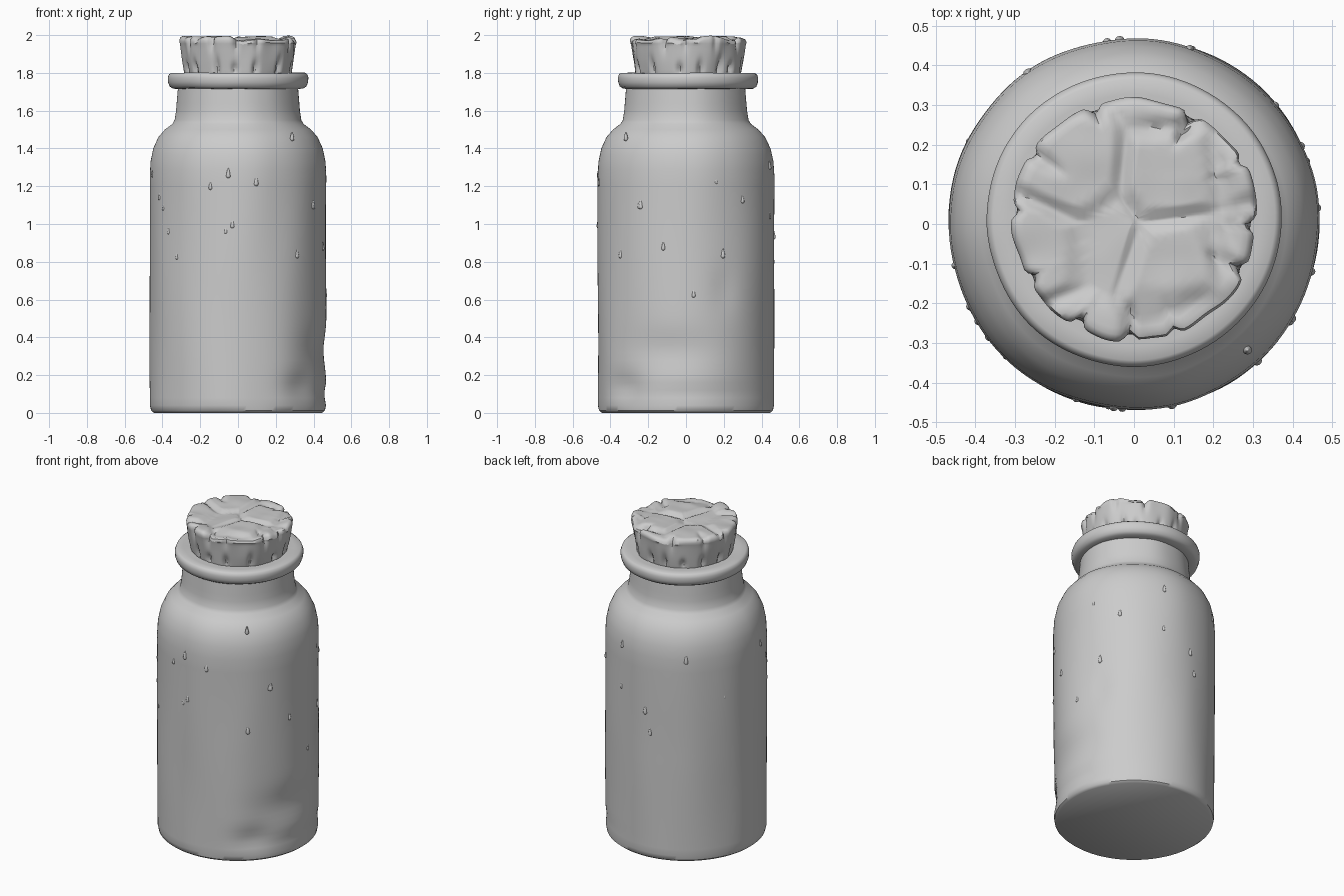
import bpy, bmesh, math, random
from mathutils import Vector, noise

random.seed(4)
if "Cube" in bpy.data.objects:
    bpy.data.objects.remove(bpy.data.objects["Cube"])

clay = bpy.data.materials.new("plain grey")
clay.use_nodes = True
GREY = (0.6, 0.6, 0.6, 1)
clay.diffuse_color = GREY
clay.node_tree.nodes["Principled BSDF"].inputs["Base Color"].default_value = GREY


def finish(bm, name, angle):
    bmesh.ops.recalc_face_normals(bm, faces=bm.faces)
    mesh = bpy.data.meshes.new(name)
    bm.to_mesh(mesh)
    bm.free()
    obj = bpy.data.objects.new(name, mesh)
    bpy.context.collection.objects.link(obj)
    mesh.materials.append(clay)
    bpy.ops.object.select_all(action="DESELECT")
    obj.select_set(True)
    bpy.context.view_layer.objects.active = obj
    bpy.ops.object.shade_smooth_by_angle(angle=math.radians(angle))
    return obj


def refine(profile, step):
    """Split long profile segments into short ones."""
    out = [profile[0]]
    for (r0, z0), (r1, z1) in zip(profile, profile[1:]):
        n = max(1, round(math.hypot(r1 - r0, z1 - z0) / step))
        out += [(r0 + (r1 - r0) * i / n, z0 + (z1 - z0) * i / n) for i in range(1, n + 1)]
    return out


def lathe(name, profile, warp, segs=128, step=0.04, angle=40, cy=0.0):
    """Revolve a profile; warp(angle, r, z) returns the worn r and z."""
    bm = bmesh.new()
    rings = []
    for r, z in refine(profile, step):
        ring = []
        for i in range(segs):
            a = math.tau * i / segs
            wr, wz = warp(a, r, z)
            ring.append(bm.verts.new((wr * math.cos(a), wr * math.sin(a) + cy, wz)))
        rings.append(ring)
    for low, high in zip(rings, rings[1:]):
        for i in range(segs):
            j = (i + 1) % segs
            bm.faces.new((low[i], low[j], high[j], high[i]))
    bm.faces.new(rings[0])
    bm.faces.new(rings[-1])
    return finish(bm, name, angle)


def turn(a, deg):
    """Signed difference from a direction given in degrees."""
    return (a - math.radians(deg) + math.pi) % math.tau - math.pi


def bump(d, width):
    return math.exp(-(d / width) ** 2)


# Bottle: rounded shoulder, short neck, gentle dents
BODY = [(0.445, 0), (0.46, 0.012), (0.466, 0.04), (0.467, 0.6), (0.468, 1.25),
        (0.463, 1.33), (0.448, 1.4), (0.42, 1.46), (0.385, 1.5), (0.345, 1.53),
        (0.333, 1.55), (0.325, 1.6), (0.315, 1.72)]


def body_warp(a, r, z):
    wear = noise.noise(Vector((math.cos(a) * 2, math.sin(a) * 2, z * 1.5))) * 0.006
    wear -= 0.02 * bump(turn(a, -10), 0.5) * bump(z - 0.33, 0.1)
    wear -= 0.02 * bump(turn(a, -45), 0.25) * bump(z - 0.14, 0.07)
    wear -= 0.012 * bump(turn(a, 5), 0.7) * bump(z - 0.1, 0.03)
    wear -= 0.008 * bump(turn(a, 25), 0.15) * bump(z - 0.65, 0.12)
    return r + wear * min(1, z / 0.04), z


lathe("bottle_body", BODY, body_warp)

# Rolled lip around the mouth
LIP = [(0.31, 1.715), (0.345, 1.717), (0.362, 1.728), (0.37, 1.75), (0.372, 1.775),
       (0.366, 1.792), (0.355, 1.8), (0.28, 1.8), (0.27, 1.78)]


def lip_warp(a, r, z):
    n = noise.noise(Vector((math.cos(a) * 2, math.sin(a) * 2, z * 3)))
    return r + n * 0.005, z + n * 0.004


lathe("bottle_lip", LIP, lip_warp, cy=0.012)

# Cork: tapered stopper with a chipped rim and a broken top
CORK = [(0.275, 1.78), (0.28, 1.8), (0.29, 1.86), (0.302, 1.94), (0.308, 1.97),
        (0.303, 1.985), (0.29, 1.992), (0.01, 1.992)]
RIM_CHIPS = (147, 110, 61, 176, -3, -25, -70, -92, -118, 28, -150)
FOOT_CHIPS = [-160 + 24 * k + random.uniform(-8, 8) for k in range(15)]


def cork_warp(a, r, z):
    x, y = r * math.cos(a), r * math.sin(a)
    side = max(0, min(1, (r - 0.2) / 0.07))
    lump = noise.noise(Vector((x * 9, y * 9, z * 4)))
    dr = lump * 0.012 * side
    for k, c in enumerate(RIM_CHIPS):
        dr -= (0.018 + 0.006 * (k % 3)) * bump(turn(a, c), 0.045) * bump(z - 1.985, 0.06) * side
    for k, c in enumerate(FOOT_CHIPS):
        dr -= 0.025 * bump(turn(a, c), 0.05) * bump(z - 1.82, 0.03 + 0.012 * (k % 3))
    dz = 0
    if z > 1.96:
        # Slabs broken off at different heights
        cell = noise.voronoi(Vector((x * 4.5 + 3, y * 4.5 + 1, 0.3)))[0]
        dz = -0.018 * max(0, 1 - (cell[1] - cell[0]) * 4)
        dz += 0.008 * lump
        for c in (147, 61, -25, -92):
            dz -= 0.016 * bump(turn(a, c), 0.07) * side
    return r + dr, min(z + dz, 2.0)


lathe("cork", CORK, cork_warp, segs=160, step=0.016, angle=45, cy=0.012)

# Small hardened drips running down the glass: (direction in degrees, height)
DRIPS = [(-48, 1.45), (-148, 1.08), (-32, 1.09), (-48, 0.83), (-134, 0.82), (20, 1.22),
         (-31, 1.09), (-15, 0.87), (25, 0.83), (40, 1.12), (5, 0.62)]
DRIPS += [(random.uniform(50, 300), random.uniform(0.55, 1.35)) for _ in range(14)]
bm = bmesh.new()
for deg, z in DRIPS:
    a, size = math.radians(deg), random.uniform(0.009, 0.014)
    radius = 0.463 if z < 1.4 else 0.428
    made = bmesh.ops.create_uvsphere(bm, u_segments=12, v_segments=10, radius=size)["verts"]
    for v in made:
        # Pull the upper half into a long tapering tail
        if v.co.z > 0:
            t = v.co.z / size
            v.co.x *= 1 - 0.4 * t
            v.co.y *= 1 - 0.4 * t
            v.co.z *= 3.5
    center = Vector((radius * math.cos(a), radius * math.sin(a), z))
    bmesh.ops.translate(bm, verts=made, vec=center)
finish(bm, "bottle_drips", 60)
